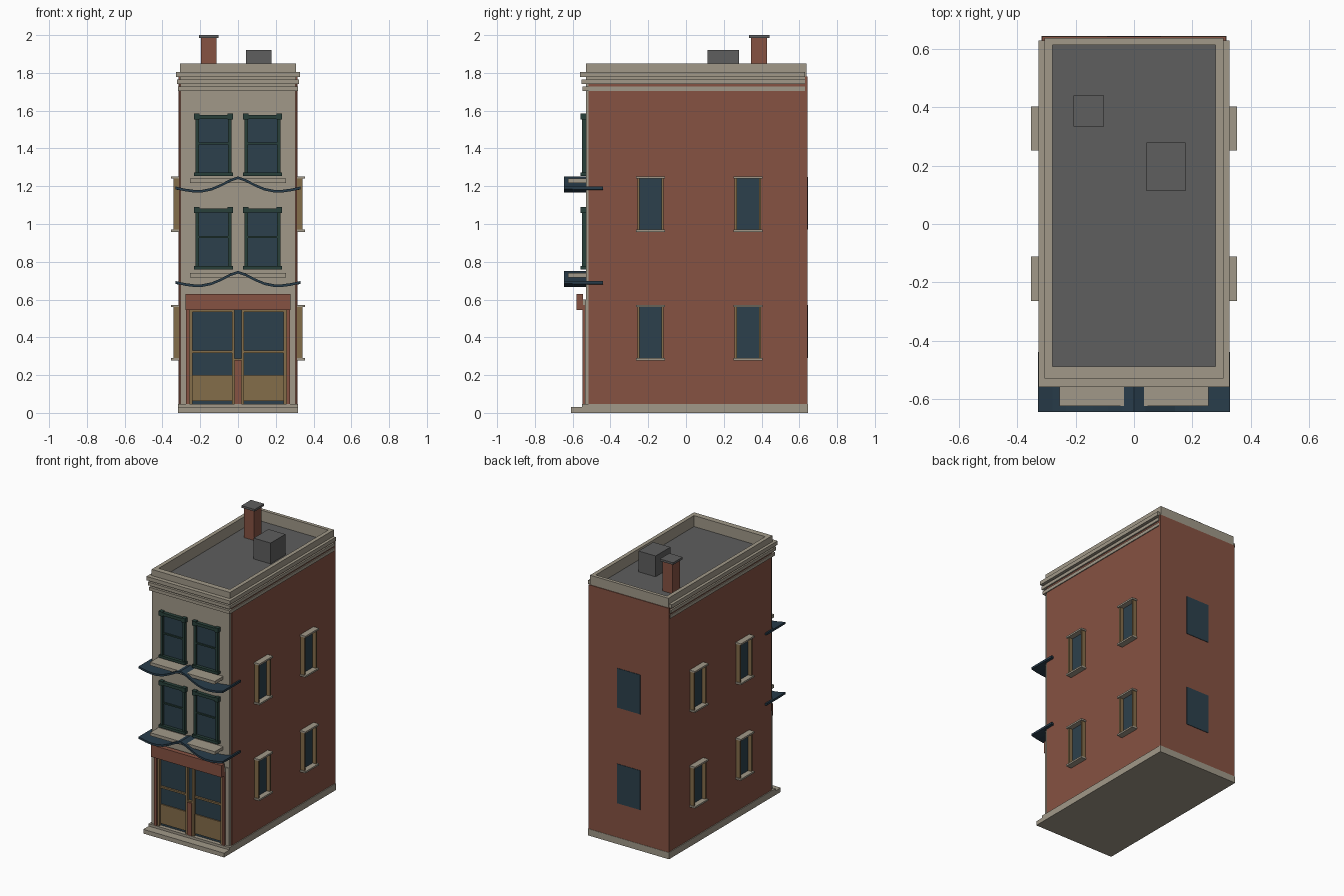
import bpy, bmesh


def mat(name, r, g, b):
    m = bpy.data.materials.new(name)
    lin = [((c / 255 + 0.055) / 1.055) ** 2.4 for c in (r, g, b)]
    m.diffuse_color = (*lin, 1)
    return m


STONE = mat("stone", 161, 153, 137)
BRICK = mat("brick", 134, 82, 66)
ROOF = mat("roof_grey", 94, 94, 94)
GLASS = mat("dark_glass", 44, 64, 76)
AWNING = mat("awning_blue", 40, 60, 74)
WOOD = mat("tan_wood", 132, 109, 74)
GREEN = mat("window_green", 40, 64, 58)


def finish(name, bm, material):
    bmesh.ops.recalc_face_normals(bm, faces=bm.faces)
    me = bpy.data.meshes.new(name)
    bm.to_mesh(me)
    bm.free()
    me.materials.append(material)
    ob = bpy.data.objects.new(name, me)
    bpy.context.collection.objects.link(ob)
    return ob


def boxes(name, material, *items):
    """One object from boxes given as x0, x1, y0, y1, z0, z1."""
    bm = bmesh.new()
    for x0, x1, y0, y1, z0, z1 in items:
        vs = bmesh.ops.create_cube(bm, size=1)["verts"]
        for v in vs:
            v.co = (x1 if v.co.x > 0 else x0,
                    y1 if v.co.y > 0 else y0,
                    z1 if v.co.z > 0 else z0)
    return finish(name, bm, material)


def mirrored(x0, x1, *rest):
    return [(x0, x1, *rest), (-x1, -x0, *rest)]


def strip(name, material, profile, y0, y1, thick):
    """Sheet with an x-z profile, running from y0 to y1."""
    bm = bmesh.new()
    loop = profile + [(x, z - thick) for x, z in reversed(profile)]
    f = bm.faces.new([bm.verts.new((x, y0, z)) for x, z in loop])
    ext = bmesh.ops.extrude_face_region(bm, geom=[f], use_keep_orig=True)
    for v in ext["geom"]:
        if isinstance(v, bmesh.types.BMVert):
            v.co.y = y1
    return finish(name, bm, material)


# Plinth with front step
boxes("plinth", STONE, (-0.318, 0.318, -0.55, 0.645, 0, 0.047),
      (-0.318, 0.318, -0.61, -0.54, 0, 0.03))

# Brick body, back wall, roof deck
boxes("brick_body", BRICK, (-0.312, 0.312, -0.515, 0.632, 0.04, 1.765))
boxes("back_wall", BRICK, (-0.315, 0.315, 0.63, 0.643, 0.04, 1.782))
boxes("roof_deck", ROOF, (-0.285, 0.285, -0.495, 0.618, 1.755, 1.772))

# Stone facade above and beside the shop front
boxes("facade", STONE, (-0.305, 0.305, -0.53, -0.505, 0.6, 1.8),
      *mirrored(0.272, 0.305, -0.535, -0.505, 0.04, 0.6))

# Parapet and stepped cornice
boxes("parapet", STONE,
      *mirrored(0.28, 0.308, -0.53, 0.638, 1.765, 1.85),
      (-0.281, 0.281, -0.53, -0.49, 1.765, 1.85),
      (-0.281, 0.281, 0.614, 0.638, 1.765, 1.85))
for i, (z0, z1, w, front) in enumerate([(1.705, 1.728, 0.318, -0.547),
                                        (1.742, 1.765, 0.322, -0.552),
                                        (1.779, 1.806, 0.328, -0.56)]):
    boxes(f"cornice_band_{i + 1}", STONE,
          *mirrored(0.295, w, front, 0.63, z0, z1),
          (-0.296, 0.296, front, -0.51, z0, z1))

# Chimney and roof box
boxes("chimney", BRICK, (-0.195, -0.115, 0.345, 0.43, 1.76, 1.985))
boxes("chimney_cap", ROOF, (-0.207, -0.103, 0.334, 0.441, 1.985, 2.0))
boxes("roof_vent_box", ROOF, (0.043, 0.177, 0.114, 0.28, 1.76, 1.92))

# Upper front windows
for row, z in enumerate((0.765, 1.26)):
    for side, cx in (("left", -0.13), ("right", 0.13)):
        n = f"front_window_{side}_{row + 1}"
        boxes(n + "_glass", GLASS,
              (cx - 0.09, cx + 0.09, -0.536, -0.52, z + 0.01, z + 0.31))
        boxes(n + "_frame", GREEN,
              (cx - 0.095, cx - 0.077, -0.55, -0.52, z, z + 0.31),
              (cx + 0.077, cx + 0.095, -0.55, -0.52, z, z + 0.31),
              (cx - 0.08, cx + 0.08, -0.545, -0.52, z + 0.162, z + 0.172),
              (cx - 0.098, cx + 0.098, -0.555, -0.52, z + 0.297, z + 0.318),
              (cx - 0.103, cx - 0.075, -0.558, -0.52, z + 0.292, z + 0.324),
              (cx + 0.075, cx + 0.103, -0.558, -0.52, z + 0.292, z + 0.324),
              (cx - 0.103, cx + 0.103, -0.558, -0.52, z - 0.006, z + 0.012))

# Curved awnings with a stone ledge and swept-back tips
half = [(0, 1.252), (0.04, 1.238), (0.09, 1.212), (0.14, 1.191), (0.19, 1.181),
        (0.235, 1.181), (0.28, 1.187), (0.33, 1.198)]
for row, dz in enumerate((-0.5, 0)):
    right = [(x, z + dz) for x, z in half]
    full = [(-x, z) for x, z in reversed(right[1:])] + right
    strip(f"awning_{row + 1}", AWNING, full, -0.645, -0.528, 0.014)
    for s, label in ((-1, "left"), (1, "right")):
        tip = [(s * 0.314, 1.194 + dz), (s * 0.33, 1.198 + dz)]
        strip(f"awning_tip_{label}_{row + 1}", AWNING, tip, -0.6, -0.44, 0.015)
    boxes(f"awning_ledge_{row + 1}", STONE,
          (-0.255, 0.255, -0.625, -0.528, 1.218 + dz, 1.24 + dz))

# Shop front
boxes("shop_sign_board", BRICK, (-0.277, 0.277, -0.58, -0.545, 0.545, 0.63))
boxes("shop_sign_back", STONE, (-0.275, 0.275, -0.55, -0.51, 0.57, 0.6))
boxes("shop_glass", GLASS, (-0.26, 0.26, -0.522, -0.51, 0.045, 0.58))
boxes("shop_side_posts", BRICK,
      *mirrored(0.256, 0.275, -0.548, -0.51, 0.045, 0.57))
boxes("shop_center_post", BRICK, (-0.018, 0.018, -0.548, -0.51, 0.045, 0.28))
boxes("shop_wood_frame", WOOD,
      *mirrored(0.018, 0.033, -0.54, -0.51, 0.045, 0.57),
      *mirrored(0.24, 0.257, -0.54, -0.51, 0.045, 0.57),
      *mirrored(0.03, 0.245, -0.53, -0.51, 0.063, 0.2),
      *mirrored(0.03, 0.245, -0.536, -0.51, 0.318, 0.33),
      *mirrored(0.03, 0.245, -0.536, -0.51, 0.535, 0.575),
      (-0.02, 0.02, -0.54, -0.51, 0.275, 0.288))

# Side windows on both walls
for row, z in enumerate((0.28, 0.96)):
    for col, y in enumerate((-0.188, 0.328)):
        n = f"side_window_{row + 1}_{col + 1}"
        boxes(n + "_glass", GLASS,
              *mirrored(0.305, 0.316, y - 0.064, y + 0.064, z + 0.008, z + 0.285))
        boxes(n + "_jambs", WOOD,
              *mirrored(0.305, 0.342, y - 0.07, y - 0.058, z + 0.006, z + 0.285),
              *mirrored(0.305, 0.342, y + 0.058, y + 0.07, z + 0.006, z + 0.285))
        boxes(n + "_sill_and_lintel", STONE,
              *mirrored(0.305, 0.354, y - 0.076, y + 0.076, z - 0.002, z + 0.01),
              *mirrored(0.305, 0.354, y - 0.076, y + 0.076, z + 0.28, z + 0.292))
    # Back window
    boxes(f"back_window_{row + 1}_glass", GLASS,
          (-0.092, 0.092, 0.635, 0.646, z + 0.01, z + 0.29))
